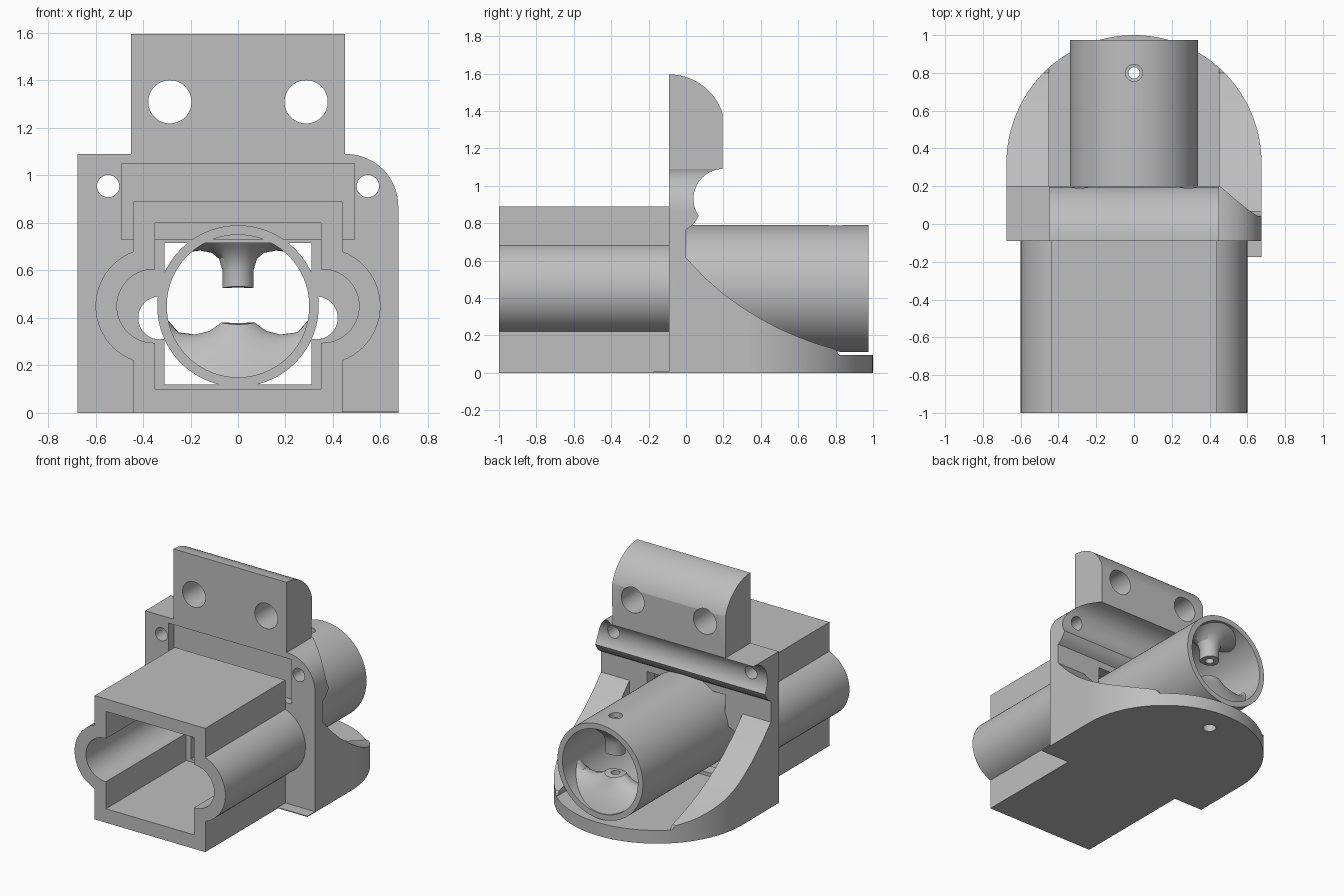
import bpy, bmesh
from math import sin, cos, pi, sqrt, asin

cube = bpy.data.objects.get("Cube")
if cube:
    bpy.data.objects.remove(cube, do_unlink=True)

grey = bpy.data.materials.new("plain grey")
grey.use_nodes = True
grey.diffuse_color = (0.52, 0.52, 0.52, 1)
grey.node_tree.nodes["Principled BSDF"].inputs["Base Color"].default_value = (0.52, 0.52, 0.52, 1)


def finish(name, bm):
    bmesh.ops.recalc_face_normals(bm, faces=bm.faces)
    mesh = bpy.data.meshes.new(name)
    bm.to_mesh(mesh)
    bm.free()
    mesh.materials.append(grey)
    ob = bpy.data.objects.new(name, mesh)
    bpy.context.collection.objects.link(ob)
    return ob


def prism(name, pts, axis, a, b):
    """Extrude a 2D outline along one axis from a to b."""
    place = {"x": lambda p, t: (t, p[0], p[1]),
             "y": lambda p, t: (p[0], t, p[1]),
             "z": lambda p, t: (p[0], p[1], t)}[axis]
    bm = bmesh.new()
    lo = [bm.verts.new(place(p, a)) for p in pts]
    hi = [bm.verts.new(place(p, b)) for p in pts]
    bm.faces.new(lo)
    bm.faces.new(hi)
    for i in range(len(pts)):
        j = (i + 1) % len(pts)
        bm.faces.new((lo[i], lo[j], hi[j], hi[i]))
    return finish(name, bm)


def arc(cx, cy, r, a0, a1, n=24):
    return [(cx + r * cos(a0 + (a1 - a0) * i / n), cy + r * sin(a0 + (a1 - a0) * i / n))
            for i in range(n + 1)]


def circle(cx, cy, r, n=48):
    return arc(cx, cy, r, 0, 2 * pi, n)[:-1]


def rect(x0, x1, y0, y1):
    return [(x0, y0), (x1, y0), (x1, y1), (x0, y1)]


def combine(ob, tool, operation="DIFFERENCE"):
    """Apply a boolean and discard the helper."""
    tool.hide_render = True
    mod = ob.modifiers.new("cut", "BOOLEAN")
    mod.operation, mod.object, mod.solver = operation, tool, "EXACT"
    bpy.context.view_layer.objects.active = ob
    bpy.ops.object.modifier_apply(modifier=mod.name)
    bpy.data.objects.remove(tool, do_unlink=True)


def cut(ob, pts, axis, a, b):
    combine(ob, prism("cutter", pts, axis, a, b))


def lobed(w, z0, z1, r):
    """Rectangle with a round lobe on each side."""
    cx, cz = 0.355, 0.45
    t = asin(sqrt(r * r - (w - cx) ** 2) / r)
    if w < cx:
        t = pi - t
    right = arc(cx, cz, r, -t, t)
    left = [(-x, z) for x, z in reversed(right)]
    return [(-w, z0), (w, z0)] + right + [(w, z1), (-w, z1)] + left


# Front socket
socket = prism("front_socket", lobed(0.44, 0, 0.89, 0.245), "y", -1, -0.09)
cut(socket, lobed(0.35, 0.1, 0.8, 0.155), "y", -1.1, 0)

# Upright plate with the cross groove in its back
side = [(-0.09, 0), (0, 0), (0, 0.765), (0.03, 0.785), (0.055, 0.815)]
side += arc(0.2, 0.93, 0.16, pi * 1.19, pi * 0.5) + [(-0.09, 1.09)]
plate = prism("upright_plate", side, "x", -0.675, 0.675)
front = [(-0.8, -0.1), (0.675, -0.1)] + arc(0.455, 0.87, 0.22, 0, pi / 2)
front += [(0.455, 1.2), (-0.8, 1.2)]
combine(plate, prism("outline", front, "y", -0.3, 0.4), "INTERSECT")
cut(plate, rect(-0.49, 0.49, 0.73, 1.05), "y", -0.2, -0.03)
cut(plate, rect(-0.31, 0.31, 0.12, 0.715), "y", -0.3, 0.3)
for s in (-1, 1):
    cut(plate, circle(0.33 * s, 0.4, 0.09), "y", -0.3, 0.3)
    cut(plate, circle(0.547 * s, 0.955, 0.047), "y", -0.3, 0.4)

# Upper mounting tab
tab_side = [(-0.09, 1.09), (0.195, 1.09)] + arc(-0.09, 1.295, 0.3, 0.31, pi / 2)
tab = prism("mounting_tab", tab_side, "x", -0.45, 0.45)
for s in (-1, 1):
    cut(tab, circle(0.287 * s, 1.31, 0.091), "y", -0.3, 0.4)

# Rounded base with curved side gussets
base = prism("base_and_gussets", [(-0.675, 0), (0.675, 0)] + arc(0, 0.325, 0.675, 0, pi, 64),
             "z", 0, 0.7)
slope = [(0, -0.1), (1.1, -0.1), (1.1, 0.095), (0.82, 0.095), (0.8, 0.125), (0.7, 0.155),
         (0.6, 0.192), (0.5, 0.235), (0.4, 0.288), (0.3, 0.35), (0.2, 0.422), (0.1, 0.51), (0, 0.615)]
combine(base, prism("slope", slope, "x", -1, 1), "INTERSECT")
cut(base, rect(-0.45, 0.45, -0.1, 1.2), "z", 0.095, 1)
cut(base, circle(0, 0.8, 0.045), "z", -0.1, 0.3)

# Thin foot tab beside the socket
foot = prism("foot_tab", rect(0.44, 0.675, -0.175, -0.09), "z", 0, 0.006)

# Rear tube
tube = prism("rear_tube", circle(0, 0.45, 0.34, 96), "y", -0.095, 0.975)
cut(tube, circle(0, 0.45, 0.3, 96), "y", -0.2, 1.1)
cut(tube, circle(0, 0.8, 0.045), "z", 0, 1)


def boss(name, s, rings):
    """Flared hollow post that follows the tube wall; rings are x radius, y radius, height."""
    bm = bmesh.new()
    n, loops = 64, []
    for rx, ry, h in rings:
        loop = []
        for i in range(n):
            x, y = rx * cos(2 * pi * i / n), ry * sin(2 * pi * i / n)
            loop.append(bm.verts.new((x, 0.8 + y, 0.45 + s * (sqrt(0.09 - x * x) - h))))
        loops.append(loop)
    for a, b in zip(loops, loops[1:]):
        for i in range(n):
            j = (i + 1) % n
            bm.faces.new((a[i], a[j], b[j], b[i]))
    return finish(name, bm)


# Screw bosses inside the tube
upper = boss("upper_boss", 1, [(0.03, 0.03, -0.01), (0.03, 0.03, 0.222), (0.066, 0.066, 0.217),
                               (0.066, 0.066, 0.14), (0.08, 0.08, 0.09), (0.11, 0.11, 0.055),
                               (0.16, 0.14, 0.02), (0.2, 0.165, -0.005)])
lower = boss("lower_boss", -1, [(0.03, 0.03, -0.01), (0.03, 0.03, 0.228), (0.07, 0.07, 0.222),
                                (0.12, 0.09, 0.17), (0.18, 0.12, 0.12), (0.25, 0.15, 0.055),
                                (0.295, 0.17, -0.005)])

# Smooth curved faces, keep hard edges
bpy.ops.object.select_all(action="DESELECT")
for ob in (socket, plate, tab, base, foot, tube, upper, lower):
    ob.select_set(True)
bpy.context.view_layer.objects.active = tube
bpy.ops.object.shade_smooth_by_angle(angle=0.5)
